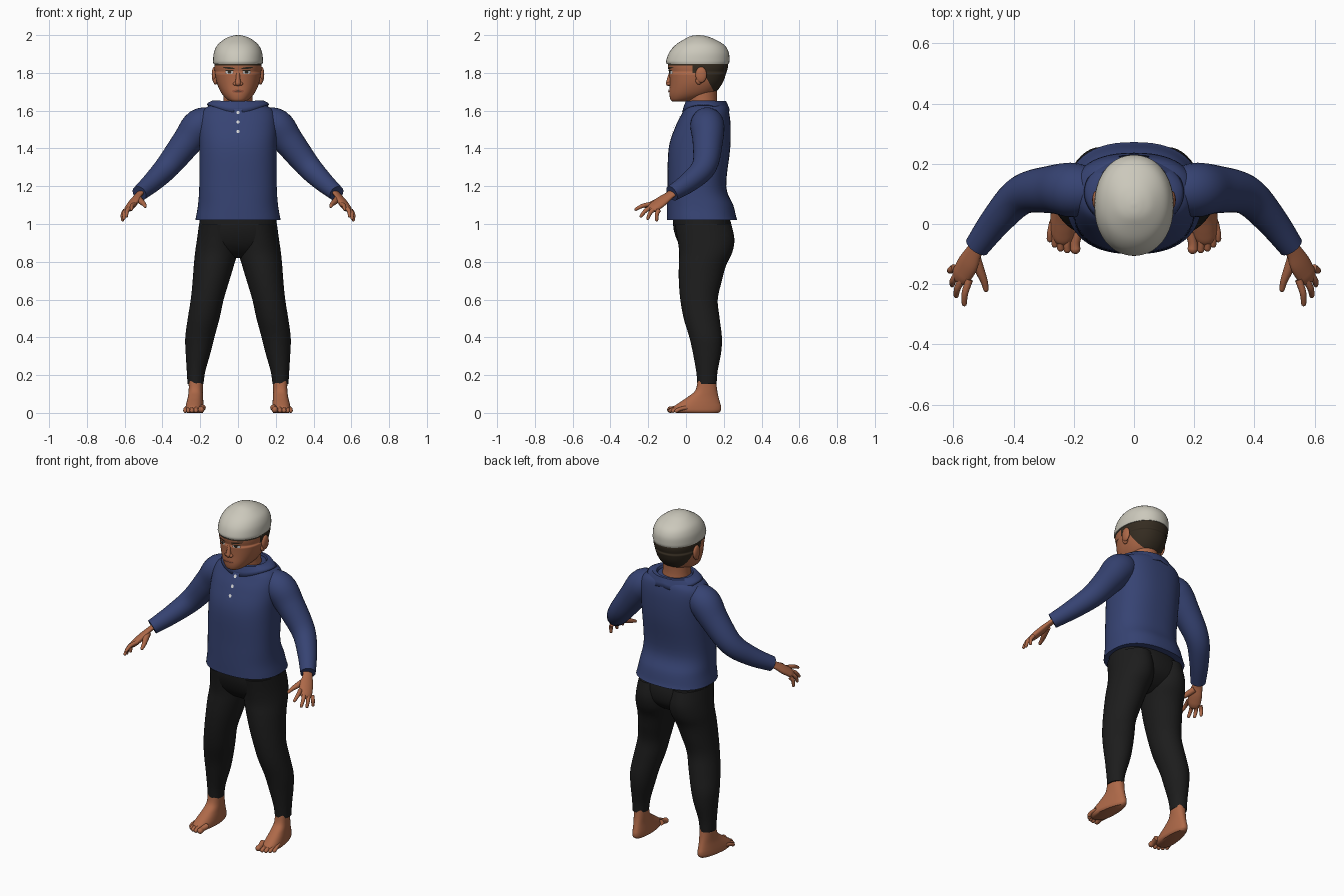
import bpy, bmesh, math
from mathutils import Vector
from mathutils.bvhtree import BVHTree

if "Cube" in bpy.data.objects:
    bpy.data.objects.remove(bpy.data.objects["Cube"])


def material(name, r, g, b):
    m = bpy.data.materials.new(name)
    m.use_nodes = True
    m.diffuse_color = (r, g, b, 1)
    bsdf = m.node_tree.nodes["Principled BSDF"]
    bsdf.inputs["Base Color"].default_value = (r, g, b, 1)
    bsdf.inputs["Roughness"].default_value = 0.8
    return m


SKIN = material("warm skin", 0.42, 0.14, 0.065)
LIPS = material("lip brown", 0.30, 0.085, 0.045)
HAIR = material("dark brown hair", 0.035, 0.025, 0.015)
CAP = material("off white cap", 0.60, 0.58, 0.50)
NAVY = material("navy cloth", 0.037, 0.056, 0.17)
BLACK = material("black cloth", 0.012, 0.012, 0.012)
WHITE = material("white", 0.7, 0.7, 0.7)


def spline(rows, n=5):
    """Smoothly fill in rows of numbers."""
    out = []
    for i in range(len(rows) - 1):
        a, b = rows[max(i - 1, 0)], rows[i]
        c, d = rows[i + 1], rows[min(i + 2, len(rows) - 1)]
        for k in range(n):
            t = k / n
            out.append([q + t * (r - p) / 2 + t * t * (2 * p - 5 * q + 4 * r - s) / 2
                        + t ** 3 * (3 * q - p - 3 * r + s) / 2
                        for p, q, r, s in zip(a, b, c, d)])
    return out + [list(rows[-1])]


def finish(name, bm, mat, mirror=False):
    bmesh.ops.recalc_face_normals(bm, faces=bm.faces)
    me = bpy.data.meshes.new(name)
    bm.to_mesh(me)
    bm.free()
    me.materials.append(mat)
    ob = bpy.data.objects.new(name, me)
    bpy.context.collection.objects.link(ob)
    if mirror:
        ob.modifiers.new("Mirror", 'MIRROR')
    for o in bpy.context.selected_objects:
        o.select_set(False)
    ob.select_set(True)
    bpy.context.view_layer.objects.active = ob
    bpy.ops.object.shade_smooth_by_angle(angle=math.radians(50))
    return ob


def skin_rings(bm, rings, caps=True):
    loops = [[bm.verts.new(p) for p in ring] for ring in rings]
    for a, b in zip(loops, loops[1:]):
        for i in range(len(a)):
            j = (i + 1) % len(a)
            bm.faces.new((a[i], a[j], b[j], b[i]))
    if caps:
        bm.faces.new(loops[0])
        bm.faces.new(loops[-1])


def loft(name, rows, mat, power=2.0, mirror=False, seg=40, warp=None):
    """Rows: z, centre x, half width, front y, back y."""
    def pw(v):
        return math.copysign(abs(v) ** (2 / power), v)
    rings = []
    for z, cx, rx, yf, yb in spline(rows):
        ring = []
        for i in range(seg):
            a = 2 * math.pi * i / seg
            p = Vector((cx + rx * pw(math.cos(a)), (yf + yb) / 2 + (yb - yf) / 2 * pw(math.sin(a)), z))
            ring.append(warp(p) if warp else p)
        rings.append(ring)
    bm = bmesh.new()
    skin_rings(bm, rings)
    return finish(name, bm, mat, mirror)


def tube(bm, rows, side=(0, 1, 0), flat=1.0, tip=False, seg=16):
    """Rows: x, y, z, radius; flat scales the radius across the side direction."""
    rows = spline(rows)
    pts = [Vector(r[:3]) for r in rows]
    rings = []

    def ring(p, t, r):
        s = Vector(side)
        s = (s - t * s.dot(t)).normalized()
        u = t.cross(s)
        rings.append([p + s * r * math.cos(a) + u * r * flat * math.sin(a)
                      for a in (2 * math.pi * i / seg for i in range(seg))])
    for i, p in enumerate(pts):
        t = (pts[min(i + 1, len(pts) - 1)] - pts[max(i - 1, 0)]).normalized()
        ring(p, t, rows[i][3])
    if tip:
        r = rows[-1][3]
        for deg in (30, 55, 78):
            a = math.radians(deg)
            ring(pts[-1] + t * r * math.sin(a), t, r * math.cos(a))
    skin_rings(bm, rings)


def ball(bm, loc, scale):
    vs = bmesh.ops.create_uvsphere(bm, u_segments=20, v_segments=12, radius=1)["verts"]
    for v in vs:
        v.co = Vector(loc) + Vector(a * b for a, b in zip(v.co, scale))


def patch(name, target, x, z, w, h, mat, slope=0, lens=True, lift=0.003, mirror=False, n=12):
    """Thin plate laid on the front of the target."""
    tree = BVHTree.FromPolygons([v.co for v in target.data.vertices],
                                [p.vertices for p in target.data.polygons])
    bm = bmesh.new()
    grid = []
    for i in range(n + 1):
        u = 2 * i / n - 1
        k = math.sqrt(max(1 - u * u, 0.003)) if lens else 1
        row = []
        for j in range(7):
            px, pz = x + w * u, z + h * k * (j / 3 - 1) + slope * u
            hit = tree.ray_cast(Vector((px, -1, pz)), Vector((0, 1, 0)))[0]
            row.append(bm.verts.new((px, hit.y - lift, pz)))
        grid.append(row)
    for a, b in zip(grid, grid[1:]):
        for j in range(6):
            bm.faces.new((a[j], b[j], b[j + 1], a[j + 1]))
    return finish(name, bm, mat, mirror)


# Head, with the hairline cut in by planes
head = loft("head", [(1.648, 0, 0.03, -0.07, 0.0), (1.658, 0, 0.055, -0.082, 0.06),
                     (1.69, 0, 0.086, -0.088, 0.145), (1.74, 0, 0.11, -0.086, 0.19),
                     (1.80, 0, 0.122, -0.088, 0.213), (1.85, 0, 0.124, -0.094, 0.222),
                     (1.92, 0, 0.1, -0.06, 0.19)], SKIN, 2.2, seg=56)
head.data.materials.append(HAIR)
bm = bmesh.new()
bm.from_mesh(head.data)
hairline = Vector((0, 0.11, 0.06)).normalized()
for co, no in (((0, 0, 1.838), (0, 0, 1)), ((0, 0.105, 1.78), hairline),
               ((0, 0.035, 0), (0, 1, 0)), ((0, 0, 1.80), (0, 0, 1))):
    bmesh.ops.bisect_plane(bm, geom=bm.verts[:] + bm.edges[:] + bm.faces[:],
                           plane_co=co, plane_no=no)
for f in bm.faces:
    c = f.calc_center_median()
    behind = (c - Vector((0, 0.105, 1.78))).dot(hairline) > 0 and c.z > 1.675
    f.material_index = int(c.z > 1.838 or behind or (c.y > 0.035 and c.z > 1.80))
bm.to_mesh(head.data)
bm.free()
loft("neck", [(1.58, 0, 0.085, 0.01, 0.18), (1.65, 0, 0.078, 0.01, 0.165),
              (1.72, 0, 0.078, 0.0, 0.165)], SKIN)

# Cap
loft("cap", [(1.848, 0, 0.130, -0.102, 0.226), (1.865, 0, 0.132, -0.105, 0.23),
             (1.91, 0, 0.127, -0.088, 0.226), (1.95, 0, 0.107, -0.053, 0.2),
             (1.983, 0, 0.065, 0.0, 0.14), (1.996, 0, 0.03, 0.03, 0.1),
             (2.0, 0, 0.006, 0.06, 0.07)], CAP, 2.1)

# Face
bm = bmesh.new()
tube(bm, [(0, -0.078, 1.81, 0.009), (0, -0.087, 1.775, 0.011), (0, -0.092, 1.745, 0.015)],
     side=(1, 0, 0), tip=True)
for s in (-1, 1):
    ball(bm, (s * 0.015, -0.088, 1.742), (0.011, 0.011, 0.010))
finish("nose", bm, SKIN)
patch("eyes", head, 0.046, 1.803, 0.022, 0.009, WHITE, mirror=True)
patch("irises", head, 0.045, 1.804, 0.010, 0.0085, HAIR, lift=0.005, mirror=True)
patch("eyelids", head, 0.046, 1.812, 0.025, 0.003, HAIR, lift=0.005, mirror=True)
patch("eyebrows", head, 0.048, 1.826, 0.032, 0.005, HAIR, slope=0.004, mirror=True)
patch("lips", head, 0, 1.703, 0.033, 0.009, LIPS, lift=0.005)
patch("mouth_line", head, 0, 1.704, 0.031, 0.0015, HAIR, lift=0.007)
bm = bmesh.new()
ball(bm, (0.126, 0.08, 1.79), (0.013, 0.03, 0.042))
ball(bm, (0.119, 0.068, 1.76), (0.012, 0.018, 0.022))
finish("ears", bm, SKIN, True)

# Shirt body, sleeves, collar and buttoned placket
shirt = loft("shirt", [(1.02, 0, 0.226, -0.10, 0.272), (1.04, 0, 0.222, -0.10, 0.265),
                       (1.1, 0, 0.212, -0.10, 0.25), (1.2, 0, 0.205, -0.098, 0.213),
                       (1.4, 0, 0.205, -0.092, 0.234), (1.52, 0, 0.207, -0.054, 0.236),
                       (1.59, 0, 0.195, -0.018, 0.228), (1.625, 0, 0.155, 0.0, 0.215),
                       (1.64, 0, 0.10, 0.02, 0.19)], NAVY, 2.4, seg=56)
bm = bmesh.new()
tube(bm, [(0.12, 0.11, 1.545, 0.07), (0.2, 0.113, 1.522, 0.09), (0.27, 0.115, 1.435, 0.08),
          (0.37, 0.098, 1.308, 0.066), (0.45, 0.02, 1.225, 0.054), (0.522, -0.075, 1.162, 0.042)], seg=32)
finish("sleeves", bm, NAVY, True)
rings = []
for rx, ry, z, drop in ((0.09, 0.085, 1.63, 0), (0.105, 0.092, 1.652, 0), (0.135, 0.107, 1.654, 0.1),
                        (0.158, 0.118, 1.642, 0.6), (0.166, 0.126, 1.632, 1)):
    ring = []
    for i in range(64):
        a = 2 * math.pi * i / 64
        s = math.sin(a)
        lobes = 0.05 * max(s, 0) ** 2 * (0.5 + abs(math.cos(a)))
        ring.append((rx * math.cos(a), 0.105 + ry * s, z - drop * (0.04 * max(-s, 0) ** 3 + lobes)))
    rings.append(ring)
bm = bmesh.new()
skin_rings(bm, rings, caps=False)
collar = finish("collar", bm, NAVY)
collar.modifiers.new("Thickness", 'SOLIDIFY').thickness = 0.006
patch("placket", shirt, 0, 1.535, 0.022, 0.073, NAVY, lens=False, lift=0.007)
for i in range(3):
    patch("button_%d" % (i + 1), shirt, 0, 1.49 + 0.05 * i, 0.009, 0.009, WHITE, lift=0.0095)

# Trousers
loft("trouser_seat", [(1.05, 0, 0.2, -0.07, 0.225), (0.97, 0, 0.208, -0.065, 0.245),
                      (0.9, 0, 0.21, -0.04, 0.235), (0.85, 0, 0.16, 0.0, 0.19),
                      (0.82, 0, 0.08, 0.05, 0.13)], BLACK, 2.3)
loft("trouser_legs", [(1.0, 0.108, 0.098, -0.06, 0.24), (0.92, 0.11, 0.107, -0.045, 0.256),
                      (0.85, 0.115, 0.112, -0.036, 0.245), (0.78, 0.128, 0.106, -0.038, 0.212),
                      (0.7, 0.143, 0.097, -0.038, 0.19), (0.6, 0.163, 0.087, -0.03, 0.168),
                      (0.5, 0.182, 0.084, -0.012, 0.178), (0.4, 0.202, 0.077, 0.018, 0.19),
                      (0.32, 0.211, 0.066, 0.036, 0.186), (0.22, 0.222, 0.049, 0.054, 0.167),
                      (0.152, 0.225, 0.042, 0.06, 0.162)], BLACK, mirror=True)


# Feet turn out and widen toward the toes
def splay(p):
    f = min(max((0.12 - p.y) / 0.18, -0.3), 1.1)
    return Vector((0.222 + (p.x - 0.222) * (1 + 0.3 * f) + 0.014 * f, p.y, p.z))


loft("feet", [(0.0, 0.222, 0.036, -0.05, 0.172), (0.012, 0.222, 0.042, -0.07, 0.184),
              (0.032, 0.222, 0.042, -0.066, 0.186), (0.055, 0.222, 0.04, -0.035, 0.18),
              (0.085, 0.222, 0.037, 0.01, 0.172), (0.12, 0.222, 0.036, 0.05, 0.165),
              (0.18, 0.222, 0.037, 0.063, 0.158)], SKIN, 2.3, True, warp=splay)
bm = bmesh.new()
for x, y, r in ((0.195, -0.083, 0.017), (0.222, -0.085, 0.012), (0.244, -0.08, 0.012),
                (0.263, -0.068, 0.011), (0.279, -0.05, 0.011)):
    tube(bm, [(x - 0.008, y + 0.055, 0.028, r), (x, y + 0.02, 0.021, r * 0.9), (x, y, r, r)],
         side=(1, 0, 0), tip=True, seg=12)
finish("toes", bm, SKIN, True)

# Hands
bm = bmesh.new()
across = (0.055, 0.04, -0.03)
tube(bm, [(0.505, -0.055, 1.175, 0.03), (0.53, -0.09, 1.15, 0.029), (0.55, -0.13, 1.12, 0.038),
          (0.572, -0.168, 1.09, 0.037)], side=across, flat=0.5, tip=True, seg=24)
knuckles = ((0.547, -0.185, 1.105), (0.57, -0.181, 1.09), (0.587, -0.167, 1.08), (0.597, -0.145, 1.072))
tips = ((0.564, -0.265, 1.078), (0.591, -0.238, 1.042), (0.604, -0.202, 1.03), (0.611, -0.155, 1.022))
for k, t in zip(knuckles, tips):
    mid = [(a + b) / 2 + c for a, b, c in zip(k, t, (0.006, -0.004, 0.005))]
    tube(bm, [(*k, 0.0125), (*mid, 0.011), (*t, 0.0085)], tip=True, side=across, seg=12)
tube(bm, [(0.528, -0.11, 1.135, 0.018), (0.512, -0.155, 1.118, 0.016), (0.498, -0.19, 1.105, 0.012),
          (0.492, -0.217, 1.094, 0.009)], tip=True, side=(1, 0, 0), seg=12)
finish("hands", bm, SKIN, True)
